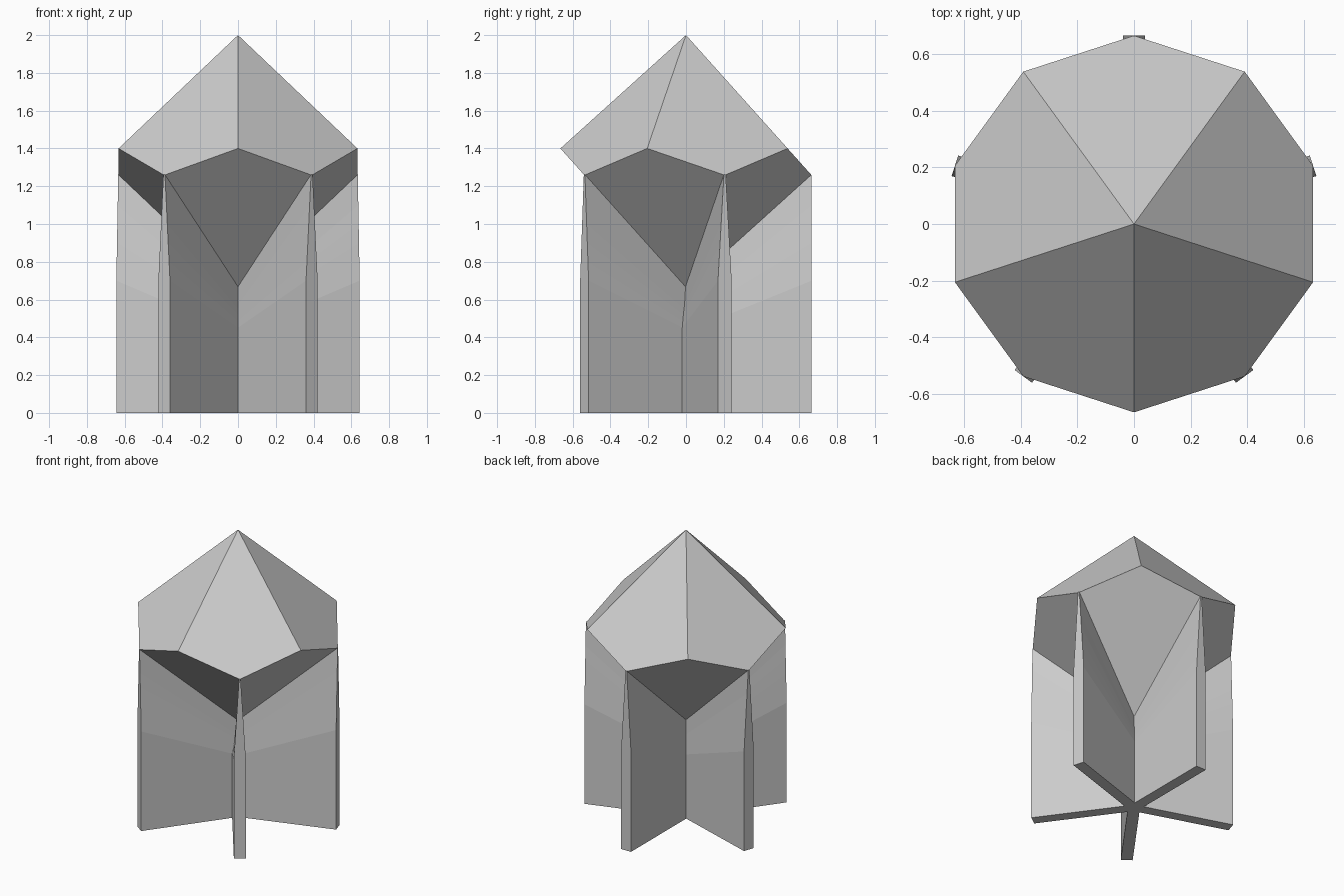
import bpy, bmesh, math

cube = bpy.data.objects.get("Cube")
if cube:
    bpy.data.objects.remove(cube)

RADIUS = 0.665
SIDES = 5
HALF = math.pi / SIDES          # half the angle between neighbouring ribs
BACK = math.pi / 2              # one rib points straight back

grey = bpy.data.materials.new("light grey")
grey.use_nodes = True
grey.diffuse_color = (0.6, 0.6, 0.6, 1)
grey.node_tree.nodes["Principled BSDF"].inputs["Base Color"].default_value = (0.6, 0.6, 0.6, 1)


def polar(angle, radius, z, side=0.0):
    """Point at a radius along an angle, shifted sideways."""
    c, s = math.cos(angle), math.sin(angle)
    return (radius * c - side * s, radius * s + side * c, z)


def finish(bm, name):
    bmesh.ops.recalc_face_normals(bm, faces=bm.faces)
    mesh = bpy.data.meshes.new(name)
    bm.to_mesh(mesh)
    bm.free()
    mesh.materials.append(grey)
    bpy.context.collection.objects.link(bpy.data.objects.new(name, mesh))


# Faceted crystal head: ten flat kites between two apexes
TOP, HIGH = 2.0, 1.4
LOW = TOP - (TOP - HIGH) / math.cos(HALF)
BOTTOM = HIGH + LOW - TOP
bm = bmesh.new()
apex = bm.verts.new((0, 0, TOP))
base = bm.verts.new((0, 0, BOTTOM))
belt = [bm.verts.new(polar(BACK + i * HALF, RADIUS, HIGH if i % 2 else LOW))
        for i in range(2 * SIDES)]
for i in range(2 * SIDES):
    pole = base if i % 2 else apex
    bm.faces.new((pole, belt[i - 1], belt[i], belt[(i + 1) % (2 * SIDES)]))
finish(bm, "crystal_head")

# Star-shaped stand: five ribs, lofted upward and thinning towards the head
THICK, THIN = 0.038, 0.005
outer = [0, 0.7, 0.8, 0.9, 1.0, 1.1, LOW + 0.004]
inner = [0, 0.43, 0.465, 0.5, 0.53, 0.558, BOTTOM + 0.004]
bm = bmesh.new()
rings = []
for z_out, z_in in zip(outer, inner):
    taper = max(0, (z_out - outer[1]) / (outer[-1] - outer[1]))
    half = THICK + (THIN - THICK) * taper
    valley_z = z_in + (z_out - z_in) * half / math.tan(HALF) / RADIUS
    ring = []
    for i in range(SIDES):
        a = BACK + 2 * i * HALF
        ring += [bm.verts.new(polar(a, RADIUS, z_out, -half)),
                 bm.verts.new(polar(a, RADIUS, z_out, half)),
                 bm.verts.new(polar(a + HALF, half / math.sin(HALF), valley_z))]
    rings.append(ring)
for lower, upper in zip(rings, rings[1:]):
    for i in range(len(lower)):
        bm.faces.new((lower[i - 1], lower[i], upper[i], upper[i - 1]))
bm.faces.new(rings[0][::-1])
finish(bm, "ribbed_stand")
